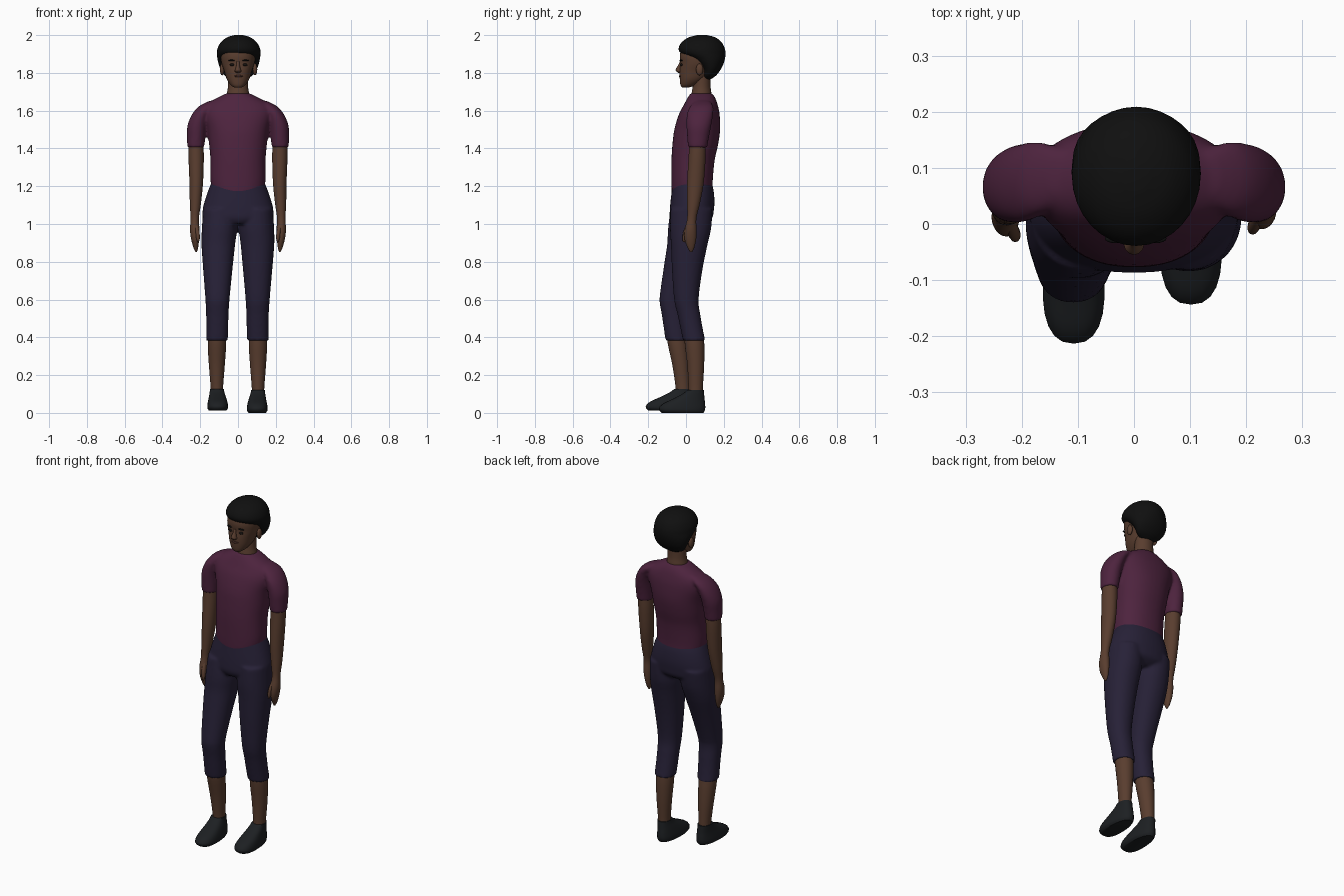
import bpy, bmesh
from math import sin, cos, pi, copysign
from mathutils import Matrix, Vector


def material(name, rgb):
    m = bpy.data.materials.new(name)
    m.diffuse_color = (*rgb, 1)
    return m


SKIN = material("skin", (0.10, 0.047, 0.028))
SHIRT = material("plum_cloth", (0.075, 0.017, 0.048))
PANTS = material("navy_cloth", (0.020, 0.015, 0.038))
HAIR = material("black_hair", (0.005, 0.005, 0.005))
SHOE = material("dark_rubber", (0.012, 0.014, 0.016))
EYE = material("eye_dark", (0.008, 0.006, 0.005))
LIP = material("lip_tone", (0.065, 0.026, 0.020))


def smooth_rows(rows, steps=4):
    """Catmull-Rom interpolation between section rows."""
    out = []
    n = len(rows)
    for i in range(n - 1):
        a, b, c, d = (rows[max(0, min(n - 1, k))] for k in (i - 1, i, i + 1, i + 2))
        for s in range(steps):
            t = s / steps
            out.append([0.5 * (2 * q + (r - p) * t + (2 * p - 5 * q + 4 * r - w) * t * t
                               + (3 * q - p - 3 * r + w) * t ** 3)
                        for p, q, r, w in zip(a, b, c, d)])
    out.append(list(rows[-1]))
    return out


def loft(bm, rows, side=1, n=24, power=2.0, egg=0.0, move=None):
    """Skin horizontal sections (x0, x1, y0, y1, z); move adjusts each point."""
    rings = []
    for x0, x1, y0, y1, z in smooth_rows(rows):
        ring = []
        for k in range(n):
            a = 2 * pi * k / n
            c, s = cos(a), sin(a)
            ex = copysign(abs(c) ** (2 / power), c) * (1 - egg * s)
            ey = copysign(abs(s) ** (2 / power), s)
            p = Vector((side * ((x0 + x1) / 2 + ex * (x1 - x0) / 2),
                        (y0 + y1) / 2 + ey * (y1 - y0) / 2, z))
            ring.append(bm.verts.new(move(p, s) if move else p))
        rings.append(ring)
    for lo, hi in zip(rings, rings[1:]):
        for k in range(n):
            j = (k + 1) % n
            bm.faces.new((lo[k], lo[j], hi[j], hi[k]))
    bm.faces.new(rings[0])
    bm.faces.new(rings[-1])


def finish(bm, name, mat, fuse=0):
    bmesh.ops.recalc_face_normals(bm, faces=bm.faces)
    me = bpy.data.meshes.new(name)
    bm.to_mesh(me)
    bm.free()
    ob = bpy.data.objects.new(name, me)
    bpy.context.collection.objects.link(ob)
    bpy.ops.object.select_all(action='DESELECT')
    bpy.context.view_layer.objects.active = ob
    ob.select_set(True)
    if fuse:  # merge overlapping volumes into one soft surface
        r = ob.modifiers.new("fuse", 'REMESH')
        r.mode, r.voxel_size = 'VOXEL', fuse
        s = ob.modifiers.new("soften", 'SMOOTH')
        s.factor, s.iterations = 0.5, 7
        for m in ("fuse", "soften"):
            bpy.ops.object.modifier_apply(modifier=m)
    ob.data.materials.clear()
    ob.data.materials.append(mat)
    bpy.ops.object.shade_smooth_by_angle(angle=0.9)
    return ob


def part(name, mat, rows, **kw):
    bm = bmesh.new()
    loft(bm, rows, **kw)
    return finish(bm, name, mat)


def blob(name, mat, loc, size):
    bm = bmesh.new()
    bmesh.ops.create_uvsphere(bm, u_segments=16, v_segments=10, radius=1,
                              matrix=Matrix.Translation(loc) @ Matrix.Diagonal((*size, 1)))
    return finish(bm, name, mat)


def sym(*rows):
    """Rows (half width, y0, y1, z) centred on x = 0."""
    return [(-w, w, y0, y1, z) for w, y0, y1, z in rows]


# The left leg stands a step ahead of the right one
STEP = [(0.0, .07), (.12, .067), (.39, .092), (.6, .078), (.76, .045), (.9, .018), (1.08, 0)]


def stride(side):
    def move(p, s):
        if side < 0:
            z = min(max(p.z, 0), 1.08)
            for (z0, d0), (z1, d1) in zip(STEP, STEP[1:]):
                if z0 <= z <= z1:
                    p.y -= d0 + (d1 - d0) * (z - z0) / (z1 - z0)
                    break
            p.x -= .006 * min(1, max(0, (1 - p.z) / .5))
            p.z += .012 * max(0, 1 - p.z / .3)
        return p
    return move


def arm_swing(side):
    def move(p, s):
        if side < 0:
            p.y -= .014 * max(0, (1.4 - p.z) / .5)
        return p
    return move


def hem(p, s):
    p.z -= (.045 if s < 0 else .022) * s * s * min(1, max(0, (1.35 - p.z) / .15))
    return p


# Shirt: torso and two sleeves
bm = bmesh.new()
loft(bm, sym((.143, -.075, .141, 1.198), (.146, -.077, .142, 1.25), (.146, -.077, .152, 1.34),
             (.153, -.072, .170, 1.42), (.162, -.062, .181, 1.50), (.182, -.038, .178, 1.58),
             (.170, -.012, .168, 1.63), (.112, .008, .155, 1.667), (.062, .024, .138, 1.692)),
     n=36, power=2.2, move=hem)
for side in (1, -1):
    loft(bm, [(.178, .269, .010, .113, 1.405), (.173, .270, .006, .122, 1.46),
              (.165, .268, .002, .134, 1.52), (.150, .244, .004, .144, 1.58),
              (.120, .205, .022, .145, 1.625), (.100, .150, .05, .125, 1.652)], side)
finish(bm, "shirt", SHIRT, .008)

# Cropped trousers: pelvis and two legs
bm = bmesh.new()
loft(bm, sym((.09, -.07, .10, 1.0), (.176, -.086, .138, 1.03), (.188, -.086, .147, 1.07),
             (.177, -.082, .151, 1.12), (.157, -.075, .146, 1.18), (.138, -.070, .134, 1.225)),
     n=36, power=2.2)
for side in (1, -1):
    loft(bm, [(.048, .163, -.016, .102, .383), (.046, .162, -.028, .090, .44),
              (.044, .163, -.045, .076, .52), (.040, .168, -.063, .067, .60),
              (.027, .181, -.074, .086, .75), (.014, .192, -.080, .114, .89),
              (.004, .191, -.085, .134, .98), (.008, .185, -.082, .140, 1.08)],
         side, power=2.15, move=stride(side))
finish(bm, "trousers", PANTS, .008)

# Limbs
for side, tag in ((1, "right"), (-1, "left")):
    part(f"{tag}_lower_leg", SKIN,
         [(.073, .139, .014, .088, .07), (.073, .139, .013, .089, .13),
          (.064, .148, .007, .096, .25), (.057, .154, -.006, .097, .36),
          (.06, .15, -.01, .09, .43)], side=side, move=stride(side))
    part(f"{tag}_shoe", SHOE,
         [(.056, .147, -.128, .092, 0), (.048, .155, -.141, .099, .012),
          (.047, .156, -.142, .102, .028), (.051, .153, -.120, .101, .050),
          (.058, .148, -.068, .098, .075), (.066, .144, -.020, .096, .100),
          (.070, .142, .006, .094, .120)],
         side=side, power=2.4, egg=.14, move=stride(side))
    part(f"{tag}_arm", SKIN,
         [(.218, .225, .022, .032, .851), (.211, .236, .008, .044, .875),
          (.206, .248, -.008, .054, .92), (.204, .254, -.007, .056, .97),
          (.207, .251, .006, .055, 1.03), (.196, .255, .006, .074, 1.11),
          (.185, .257, .006, .094, 1.22), (.181, .262, .014, .104, 1.36),
          (.185, .260, .020, .103, 1.46)], side=side, move=arm_swing(side))
    part(f"{tag}_thumb", SKIN,
         [(.207, .215, -.016, -.006, .905), (.202, .221, -.019, .004, .925),
          (.204, .226, -.014, .012, .96), (.212, .232, .004, .025, 1.0)],
         side=side, n=12, move=arm_swing(side))
    # Ear, eye and brow
    blob(f"{tag}_ear", SKIN, (.003 + side * .087, .072, 1.818), (.012, .019, .031))
    blob(f"{tag}_eye", EYE, (.003 + side * .034, -.024, 1.843), (.013, .008, .007))
    blob(f"{tag}_brow", HAIR, (.003 + side * .036, -.026, 1.866), (.019, .008, .004))

# Neck and head
part("neck", SKIN, sym((.064, .026, .136, 1.66), (.058, .030, .134, 1.695),
                       (.053, .036, .130, 1.73), (.053, .04, .13, 1.80)))
part("head", SKIN, sym((.018, -.020, .012, 1.722), (.038, -.029, .052, 1.735),
                       (.060, -.033, .105, 1.768), (.073, -.034, .140, 1.81),
                       (.087, -.030, .168, 1.85), (.092, -.033, .185, 1.89),
                       (.085, -.022, .180, 1.93), (.055, .01, .15, 1.97)), n=32, power=2.25)
part("nose", SKIN, sym((.009, -.040, -.02, 1.800), (.018, -.053, -.02, 1.810),
                       (.014, -.054, -.02, 1.820), (.009, -.042, -.02, 1.840),
                       (.008, -.033, -.02, 1.860)), n=12)
blob("mouth", LIP, (.003, -.031, 1.783), (.023, .007, .006))

# Short hair cap, low at the nape and high over the forehead
part("hair", HAIR,
     [(-.030, .036, .090, .130, 1.766), (-.068, .075, .088, .158, 1.785),
      (-.090, .097, .084, .182, 1.815), (-.102, .109, .060, .197, 1.845),
      (-.109, .116, .022, .206, 1.875), (-.111, .119, -.026, .209, 1.902),
      (-.108, .116, -.039, .205, 1.930), (-.090, .098, -.022, .188, 1.963),
      (-.058, .066, .015, .155, 1.988), (-.018, .026, .06, .11, 2.0)], n=32)
